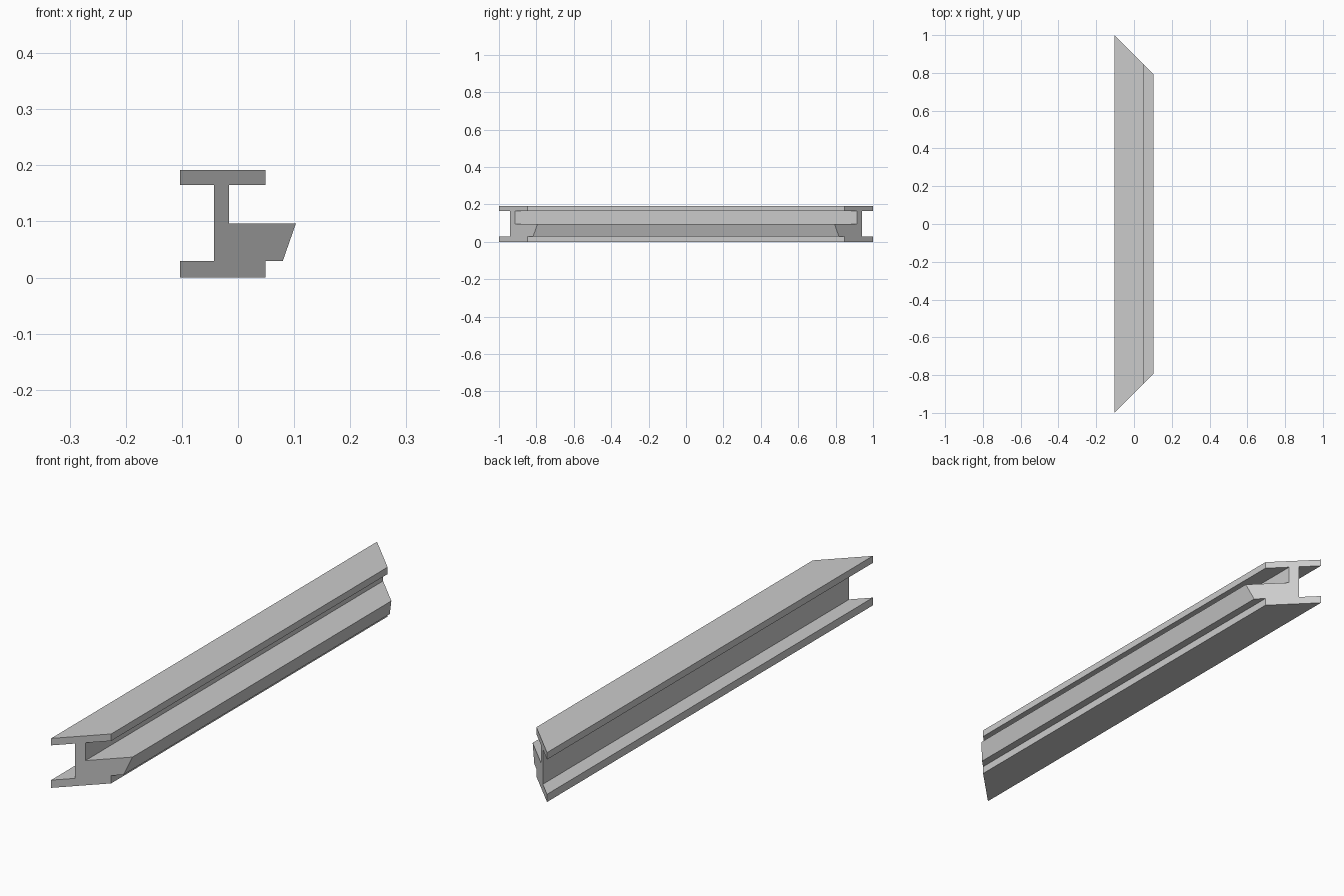
import bpy
import bmesh

cube = bpy.data.objects.get("Cube")
if cube:
    bpy.data.objects.remove(cube, do_unlink=True)

# Plain grey finish
grey = bpy.data.materials.new("plain_grey")
grey.use_nodes = True
colour = (0.6, 0.6, 0.6, 1)
grey.diffuse_color = colour
grey.node_tree.nodes["Principled BSDF"].inputs["Base Color"].default_value = colour

# Cross-section (x, z): flanges, web and the sloped side ledge
LEFT, RIGHT, TOP = -0.103, 0.049, 0.192
WEB_A, WEB_B = -0.043, -0.016
profile = [
    (LEFT, 0), (RIGHT, 0), (RIGHT, 0.03), (0.08, 0.03), (0.103, 0.096),
    (WEB_B, 0.096), (WEB_B, 0.165), (RIGHT, 0.165), (RIGHT, TOP),
    (LEFT, TOP), (LEFT, 0.165), (WEB_A, 0.165), (WEB_A, 0.03), (LEFT, 0.03),
]


def mitre(x):
    """Half length of the beam at x, for ends cut at 45 degrees."""
    return 1 - (x - LEFT)


# Mitred beam: both cut ends joined by long side faces
bm = bmesh.new()
front, back = [
    [bm.verts.new((x, side * mitre(x), z)) for x, z in profile]
    for side in (-1, 1)
]
bm.faces.new(front)
bm.faces.new(reversed(back))
for i in range(len(profile)):
    j = (i + 1) % len(profile)
    bm.faces.new((front[j], front[i], back[i], back[j]))
bmesh.ops.recalc_face_normals(bm, faces=bm.faces)

mesh = bpy.data.meshes.new("mitred_beam")
bm.to_mesh(mesh)
bm.free()
mesh.materials.append(grey)
beam = bpy.data.objects.new("mitred_beam", mesh)
bpy.context.collection.objects.link(beam)
